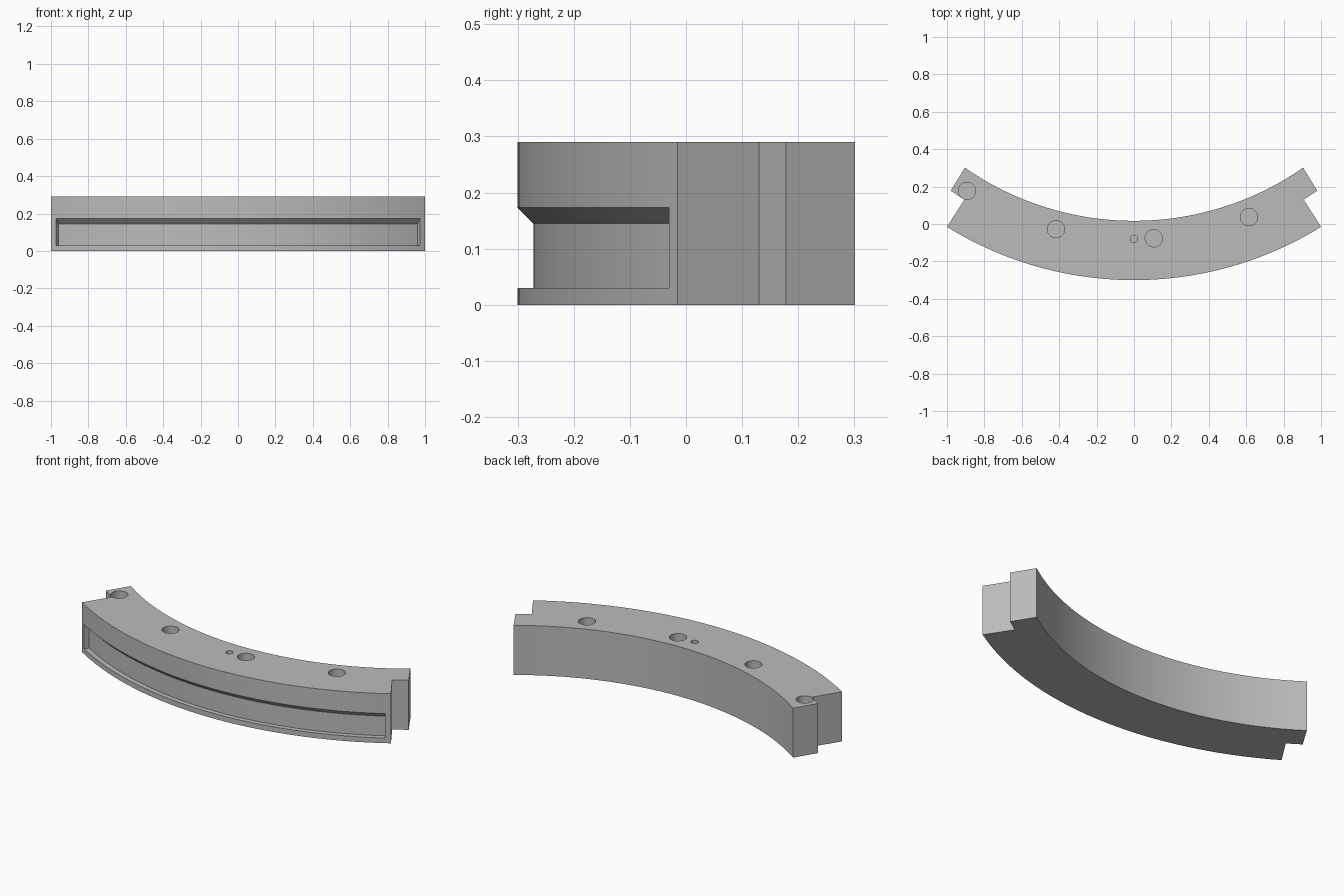
import bpy, bmesh
from math import sin, cos, radians

if "Cube" in bpy.data.objects:
    bpy.data.objects.remove(bpy.data.objects["Cube"], do_unlink=True)

CENTRE_Y = 1.597          # shared centre of all arcs
R_OUT, R_IN = 1.897, 1.58
HEIGHT = 0.29
R_HOLES = 1.677

grey = bpy.data.materials.new("plain grey")
grey.use_nodes = True
grey.diffuse_color = (0.5, 0.5, 0.5, 1)
grey.node_tree.nodes["Principled BSDF"].inputs["Base Color"].default_value = (0.5, 0.5, 0.5, 1)


def polar(r, deg):
    a = radians(deg)
    return r * sin(a), CENTRE_Y - r * cos(a)


def arc(r, a0, a1, n=72):
    return [polar(r, a0 + (a1 - a0) * i / n) for i in range(n + 1)]


def finish(name, bm):
    bmesh.ops.recalc_face_normals(bm, faces=bm.faces)
    mesh = bpy.data.meshes.new(name)
    bm.to_mesh(mesh)
    bm.free()
    mesh.materials.append(grey)
    obj = bpy.data.objects.new(name, mesh)
    bpy.context.collection.objects.link(obj)
    return obj


def prism(name, outline, z0, z1):
    bm = bmesh.new()
    face = bm.faces.new([bm.verts.new((x, y, z0)) for x, y in outline])
    top = bmesh.ops.extrude_face_region(bm, geom=[face])["geom"]
    bmesh.ops.translate(bm, vec=(0, 0, z1 - z0),
                        verts=[v for v in top if isinstance(v, bmesh.types.BMVert)])
    return finish(name, bm)


def swept(name, profile, a0, a1, n=72):
    """Sweep an (r, z) profile around the arc centre and cap both ends."""
    bm = bmesh.new()
    rings = []
    for i in range(n + 1):
        a = a0 + (a1 - a0) * i / n
        rings.append([bm.verts.new((*polar(r, a), z)) for r, z in profile])
    count = len(profile)
    for p, q in zip(rings, rings[1:]):
        for j in range(count):
            k = (j + 1) % count
            bm.faces.new((p[j], p[k], q[k], q[j]))
    bm.faces.new(rings[0])
    bm.faces.new(rings[-1])
    return finish(name, bm)


def cut(target, cutter):
    cutter.hide_render = True
    mod = target.modifiers.new("cut", "BOOLEAN")
    mod.operation = "DIFFERENCE"
    mod.solver = "EXACT"
    mod.object = cutter
    bpy.ops.object.select_all(action="DESELECT")
    bpy.context.view_layer.objects.active = target
    target.select_set(True)
    bpy.ops.object.modifier_apply(modifier=mod.name)
    bpy.data.objects.remove(cutter, do_unlink=True)


# Curved body with a stepped notch at each end
step = [(0.907, 0.13), (0.98, 0.178)]
outline = arc(R_OUT, -31.82, 31.82) + step
outline += arc(R_IN, 34.91, -34.91)
outline += [(-x, y) for x, y in reversed(step)]
body = prism("curved_body", outline, 0, HEIGHT)

# Long slot in the outer face, with a sloping roof
slot = [(1.869, 0.03), (1.869, 0.145), (R_OUT, 0.173), (1.93, 0.206), (1.93, 0.03)]
cut(body, swept("slot_cutter", slot, -30.9, 30.9))

# Blind round holes in the top: four large and one small
holes = [(a, 0.046, 0.15) for a in (-32.15, -14.4, 3.6, 21.5)] + [(0, 0.02, 0.1)]
for angle, radius, depth in holes:
    cx, cy = polar(R_HOLES, angle)
    ring = [(cx + radius * cos(radians(t)), cy + radius * sin(radians(t)))
            for t in range(0, 360, 10)]
    cut(body, prism("hole_cutter", ring, HEIGHT - depth, HEIGHT + 0.05))

bpy.ops.object.shade_smooth_by_angle(angle=radians(25))
